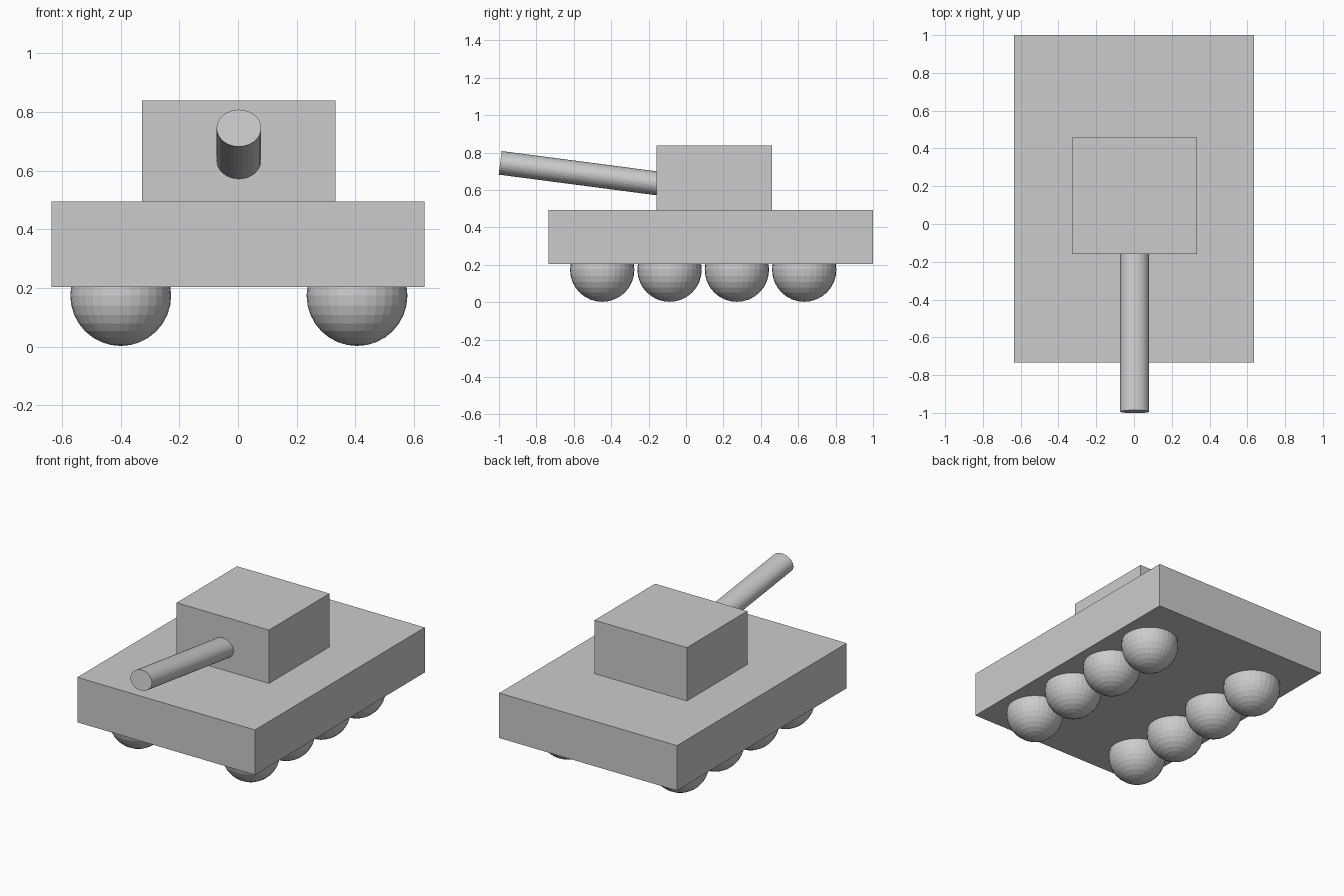
import bpy
from mathutils import Vector

if "Cube" in bpy.data.objects:
    bpy.data.objects.remove(bpy.data.objects["Cube"])


def box(name, lo, hi):
    lo, hi = Vector(lo), Vector(hi)
    bpy.ops.mesh.primitive_cube_add(size=1, location=(lo + hi) / 2)
    ob = bpy.context.object
    ob.name = name
    ob.scale = hi - lo
    return ob


# Hull and turret
box("hull", (-0.636, -0.734, 0.203), (0.636, 1.0, 0.494))
box("turret", (-0.328, -0.159, 0.49), (0.333, 0.459, 0.839))

# Gun barrel: slightly flattened cylinder, tilted up, rooted inside the turret
muzzle = Vector((0.003, -0.9935, 0.745))
slope = Vector((0, 0.834, -0.109)).normalized()
root = muzzle + slope * 0.95
bpy.ops.mesh.primitive_cylinder_add(vertices=32, radius=1, depth=1,
                                    location=(muzzle + root) / 2)
barrel = bpy.context.object
barrel.name = "gun_barrel"
barrel.scale = (0.076, 0.0635, (root - muzzle).length)
barrel.rotation_euler = Vector((0, 0, 1)).rotation_difference(-slope).to_euler()

# Ball wheels: four per side, half sunk into the hull
for side, x in (("left", -0.40), ("right", 0.406)):
    for i in range(4):
        bpy.ops.mesh.primitive_uv_sphere_add(
            segments=32, ring_count=16, radius=0.172,
            location=(x, -0.448 + 0.36 * i, 0.174))
        bpy.context.object.name = f"wheel_{side}_{i + 1}"
